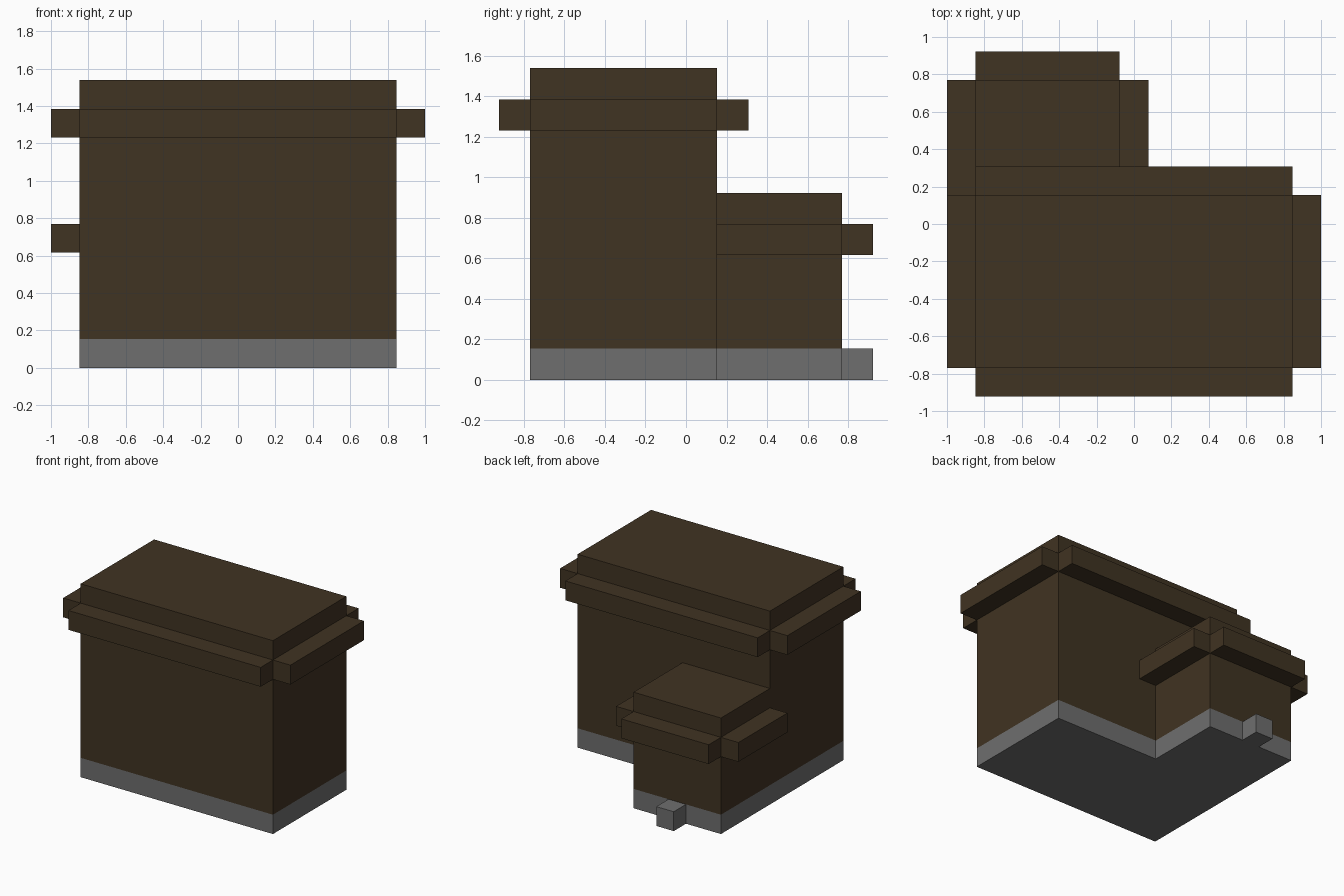
import bpy
import bmesh
from mathutils import Vector

cube = bpy.data.objects.get("Cube")
if cube:
    bpy.data.objects.remove(cube, do_unlink=True)

U = 2 / 13  # one block of the building grid


def material(name, rgb):
    m = bpy.data.materials.new(name)
    m.use_nodes = True
    m.diffuse_color = (*rgb, 1)
    m.node_tree.nodes["Principled BSDF"].inputs["Base Color"].default_value = (*rgb, 1)
    return m


wood = material("dark brown wood", (0.051, 0.033, 0.016))
stone = material("grey stone", (0.156, 0.156, 0.156))


def prism(name, outline, z0, z1, mat):
    """Extrude a ground outline, given in blocks, from z0 to z1."""
    bm = bmesh.new()
    face = bm.faces.new([bm.verts.new(Vector((x, y, z0)) * U) for x, y in outline])
    top = bmesh.ops.extrude_face_region(bm, geom=[face])["geom"]
    verts = [g for g in top if isinstance(g, bmesh.types.BMVert)]
    bmesh.ops.translate(bm, verts=verts, vec=(0, 0, (z1 - z0) * U))
    bmesh.ops.recalc_face_normals(bm, faces=bm.faces)
    mesh = bpy.data.meshes.new(name)
    bm.to_mesh(mesh)
    bm.free()
    mesh.materials.append(mat)
    obj = bpy.data.objects.new(name, mesh)
    bpy.context.collection.objects.link(obj)


def block(name, x0, x1, y0, y1, z0, z1, mat):
    prism(name, [(x0, y0), (x1, y0), (x1, y1), (x0, y1)], z0, z1, mat)


def ledges(name, x0, x1, y0, y1, z, sides):
    """One-block ledges along the chosen sides of a wall rectangle."""
    spans = {
        "right": (x0 - 1, x0, y0, y1),
        "left": (x1, x1 + 1, y0, y1),
        "front": (x0, x1, y0 - 1, y0),
        "back": (x0, x1, y1, y1 + 1),
    }
    for side in sides:
        block(f"{name}_ledge_{side}", *spans[side], z, z + 1, wood)


MAIN = (-5.5, 5.5, -5, 1)
ANNEX = (-5.5, -0.5, 1, 5)

# L-shaped stone base and the doorstep behind the annex
prism("stone_base", [(-5.5, -5), (5.5, -5), (5.5, 1), (-0.5, 1), (-0.5, 5), (-5.5, 5)],
      0, 1, stone)
block("doorstep", -3.5, -2.5, 5, 6, 0, 1, stone)

# Main house
block("main_walls", *MAIN, 1, 10, wood)
ledges("main", *MAIN, 8, ("left", "right", "front", "back"))

# Lower annex at the back
block("annex_walls", *ANNEX, 1, 6, wood)
ledges("annex", *ANNEX, 4, ("left", "right", "back"))
